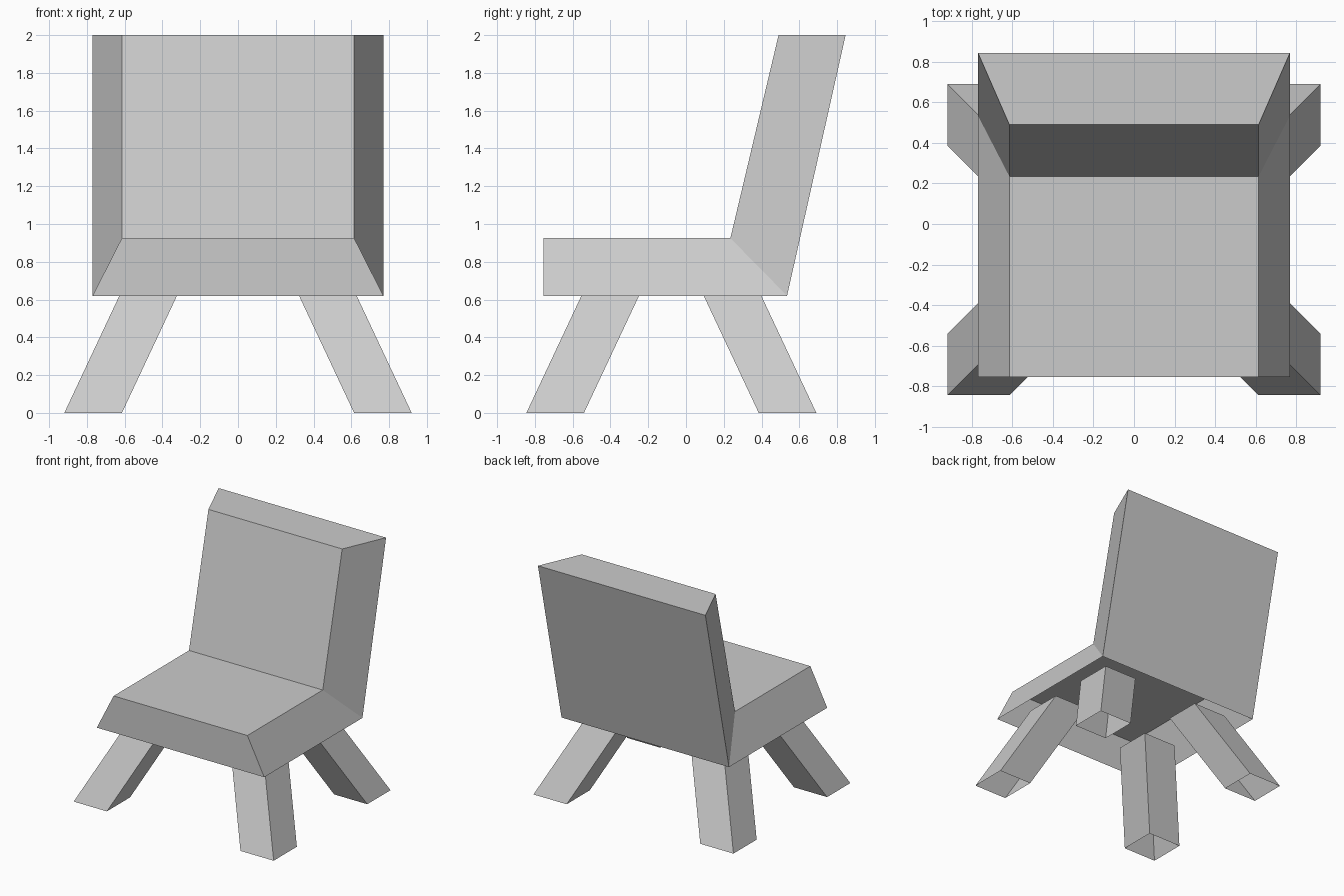
import bpy
import bmesh

cube = bpy.data.objects.get("Cube")
if cube:
    bpy.data.objects.remove(cube, do_unlink=True)

grey = bpy.data.materials.new("light_grey")
grey.use_nodes = True
grey.diffuse_color = (0.6, 0.6, 0.6, 1)
grey.node_tree.nodes["Principled BSDF"].inputs["Base Color"].default_value = (0.6, 0.6, 0.6, 1)


def finish(name, bm):
    mesh = bpy.data.meshes.new(name)
    bm.to_mesh(mesh)
    bm.free()
    mesh.materials.append(grey)
    obj = bpy.data.objects.new(name, mesh)
    bpy.context.collection.objects.link(obj)
    return obj


# Seat and backrest: a bent shell, wide behind and narrower in front, open underneath
outer = [(-0.755, 0.62), (0.535, 0.62), (0.845, 2.0)]
inner = [(-0.755, 0.925), (0.235, 0.925), (0.49, 2.0)]
bm = bmesh.new()


def rail(profile, x):
    return [bm.verts.new((x, y, z)) for y, z in profile]


outer_l, outer_r = rail(outer, 0.77), rail(outer, -0.77)
inner_l, inner_r = rail(inner, 0.615), rail(inner, -0.615)
for i in range(2):
    j = i + 1
    bm.faces.new((inner_r[i], inner_l[i], inner_l[j], inner_r[j]))   # cushion fronts
    bm.faces.new((outer_l[i], outer_l[j], inner_l[j], inner_l[i]))   # left side
    bm.faces.new((outer_r[i], inner_r[i], inner_r[j], outer_r[j]))   # right side
bm.faces.new((outer_r[0], outer_l[0], inner_l[0], inner_r[0]))       # front edge
bm.faces.new((inner_r[2], inner_l[2], outer_l[2], outer_r[2]))       # top edge
bm.faces.new((outer_l[1], outer_r[1], outer_r[2], outer_l[2]))       # back panel
finish("seat_and_backrest", bm)


# Splayed legs: slanted square tubes with open ends
def leg(name, x, y, side, end):
    top, half, splay = 0.66, 0.1525, 0.31
    bm = bmesh.new()
    corners = [(-half, -half), (half, -half), (half, half), (-half, half)]
    foot = [bm.verts.new((x + a, y + b, 0)) for a, b in corners]
    head = [bm.verts.new((x + a - side * splay, y + b - end * splay, top)) for a, b in corners]
    for i in range(4):
        j = (i + 1) % 4
        bm.faces.new((foot[i], foot[j], head[j], head[i]))
    finish(name, bm)


for side, side_name in ((1, "left"), (-1, "right")):
    leg("front_leg_" + side_name, side * 0.767, -0.6925, side, -1)
    leg("back_leg_" + side_name, side * 0.767, 0.5375, side, 1)
